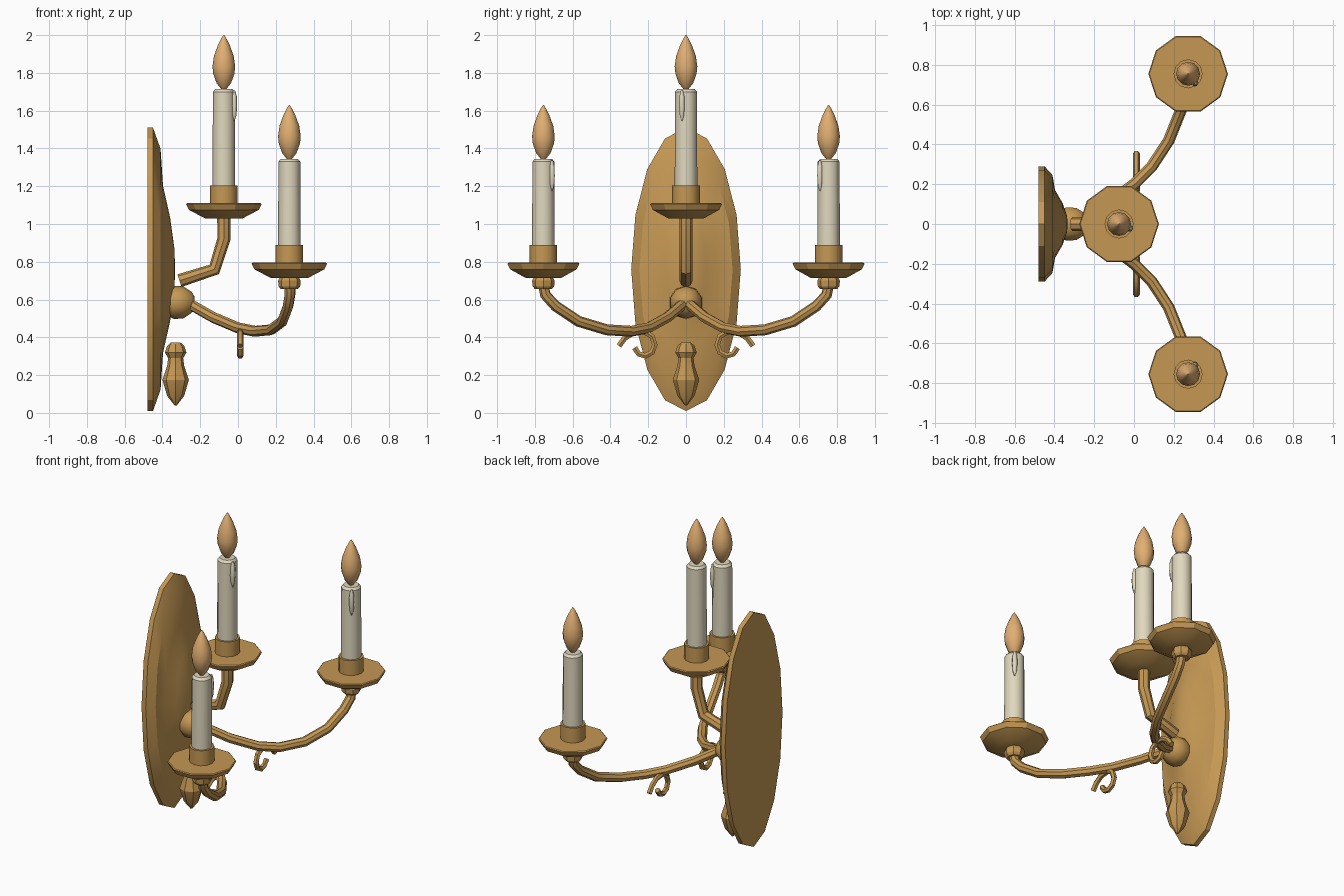
import bpy, bmesh, math
from mathutils import Matrix, Vector

if "Cube" in bpy.data.objects:
    bpy.data.objects.remove(bpy.data.objects["Cube"])


def material(name, rgb):
    m = bpy.data.materials.new(name)
    m.diffuse_color = (*rgb, 1)
    m.use_nodes = True
    m.node_tree.nodes["Principled BSDF"].inputs["Base Color"].default_value = m.diffuse_color
    return m


BRASS = material("brass", (0.56, 0.315, 0.088))
WAX = material("ivory wax", (0.75, 0.685, 0.51))
FLAME = material("amber bulb", (0.76, 0.43, 0.17))


def finish(obj, mat, angle):
    obj.data.materials.clear()
    obj.data.materials.append(mat)
    bpy.ops.object.select_all(action='DESELECT')
    obj.select_set(True)
    bpy.context.view_layer.objects.active = obj
    bpy.ops.object.shade_smooth_by_angle(angle=math.radians(angle))
    return obj


def lathe(name, profile, sides, mat, matrix, angle=35):
    """Turn (radius, height) points around local z, with both ends capped."""
    bm = bmesh.new()
    rings = []
    for r, h in profile:
        rings.append([bm.verts.new((r * math.cos(a), r * math.sin(a), h))
                      for a in (2 * math.pi * i / sides for i in range(sides))])
    for low, high in zip(rings, rings[1:]):
        for i in range(sides):
            j = (i + 1) % sides
            bm.faces.new((low[i], low[j], high[j], high[i]))
    bm.faces.new(rings[0][::-1])
    bm.faces.new(rings[-1])
    bmesh.ops.recalc_face_normals(bm, faces=bm.faces)
    bm.transform(matrix)
    bmesh.ops.recalc_face_normals(bm, faces=bm.faces)
    mesh = bpy.data.meshes.new(name)
    bm.to_mesh(mesh)
    bm.free()
    obj = bpy.data.objects.new(name, mesh)
    bpy.context.collection.objects.link(obj)
    return finish(obj, mat, angle)


def tube(name, points, radius, res=2):
    """Sweep a round section along a path."""
    cu = bpy.data.curves.new(name + "_path", 'CURVE')
    cu.dimensions = '3D'
    cu.bevel_depth = radius
    cu.bevel_resolution = res
    cu.use_fill_caps = True
    sp = cu.splines.new('POLY')
    sp.points.add(len(points) - 1)
    for p, co in zip(sp.points, points):
        p.co = (*co, 1)
    tmp = bpy.data.objects.new(name + "_path", cu)
    bpy.context.collection.objects.link(tmp)
    deps = bpy.context.evaluated_depsgraph_get()
    mesh = bpy.data.meshes.new_from_object(tmp.evaluated_get(deps))
    bpy.data.objects.remove(tmp)
    obj = bpy.data.objects.new(name, mesh)
    bpy.context.collection.objects.link(obj)
    return finish(obj, BRASS, 30)


def at(x, y, z):
    return Matrix.Translation((x, y, z))


def candle(tag, x, y, base, height, drip_angle):
    """Drip pan, cup, candle, wax drip and flame bulb; base is the pan underside."""
    lathe(tag + "_drip_pan", [(0.10, 0), (0.185, 0.045), (0.2, 0.075), (0.195, 0.08)],
          10, BRASS, at(x, y, base), 30)
    lathe(tag + "_cup", [(0.073, 0.07), (0.073, 0.175)], 12, BRASS, at(x, y, base))
    lathe(tag + "_candle", [(0.06, 0.16), (0.058, height - 0.015), (0.045, height)],
          12, WAX, at(x, y, base))
    top = base + height
    lathe(tag + "_flame", [(0.014, 0), (0.038, 0.03), (0.056, 0.08), (0.06, 0.12),
                           (0.052, 0.175), (0.032, 0.23), (0.013, 0.268), (0.002, 0.285)],
          12, FLAME, at(x, y, top), 45)
    lathe(tag + "_wax_drip", [(0.003, -0.17), (0.013, -0.14), (0.017, -0.09),
                              (0.015, -0.04), (0.006, -0.008)], 6, WAX,
          at(x + 0.058 * math.cos(drip_angle), y + 0.058 * math.sin(drip_angle), top), 65)


# Oval wall plate with a shallow dome, facing +x
along_x = Matrix.Rotation(math.pi / 2, 4, 'Y')
lathe("wall_plate", [(1, 0), (1, 0.03), (0.85, 0.07), (0.59, 0.083), (0.37, 0.12),
                     (0.15, 0.143), (0.01, 0.147)], 16, BRASS,
      at(-0.48, 0, 0.76) @ Matrix.Diagonal((1, 0.29, 0.75, 1)) @ along_x, 30)

# Boss the lower arms spring from
lathe("arm_boss", [(0.065, -0.02), (0.088, 0.02), (0.085, 0.07), (0.055, 0.115),
                   (0.03, 0.13)], 10, BRASS, at(-0.36, 0, 0.585) @ along_x, 40)

# Hanging finial
lathe("finial", [(0.006, 0.04), (0.045, 0.09), (0.07, 0.175), (0.045, 0.25), (0.04, 0.29),
                 (0.057, 0.32), (0.045, 0.355), (0.025, 0.373)], 8, BRASS, at(-0.33, 0, 0), 30)

# Upper arm and candle
tube("upper_arm", [(-0.31, 0, 0.70), (-0.125, 0, 0.76), (-0.075, 0, 0.92),
                   (-0.075, 0, 1.05)], 0.035)
candle("upper", -0.075, 0, 1.03, 0.685, math.radians(-22))

# Two mirrored lower arms, each with a nut, scroll and candle
ARM = [(-0.29, 0.0, 0.59), (-0.25, 0.02, 0.573), (-0.13, 0.10, 0.505), (0.0, 0.2, 0.45),
       (0.09, 0.29, 0.432), (0.175, 0.42, 0.44), (0.235, 0.57, 0.485),
       (0.265, 0.69, 0.565), (0.275, 0.745, 0.625), (0.275, 0.755, 0.68)]
SCROLL = [(0.355, 0.355), (0.325, 0.395), (0.28, 0.425), (0.22, 0.43), (0.18, 0.405),
          (0.165, 0.36), (0.18, 0.32), (0.215, 0.302), (0.25, 0.312), (0.272, 0.345)]
for side, s in (("rear", 1), ("front", -1)):
    tube(side + "_arm", [(x, s * y, z) for x, y, z in ARM], 0.029)
    tube(side + "_scroll", [(0.012, s * y, z) for y, z in SCROLL], 0.017, 1)
    lathe(side + "_nut", [(0.045, 0.655), (0.057, 0.67), (0.06, 0.70), (0.045, 0.725)],
          8, BRASS, at(0.272, s * 0.755, 0), 30)
    candle(side, 0.272, s * 0.755, 0.715, 0.63, -s * math.radians(52))
